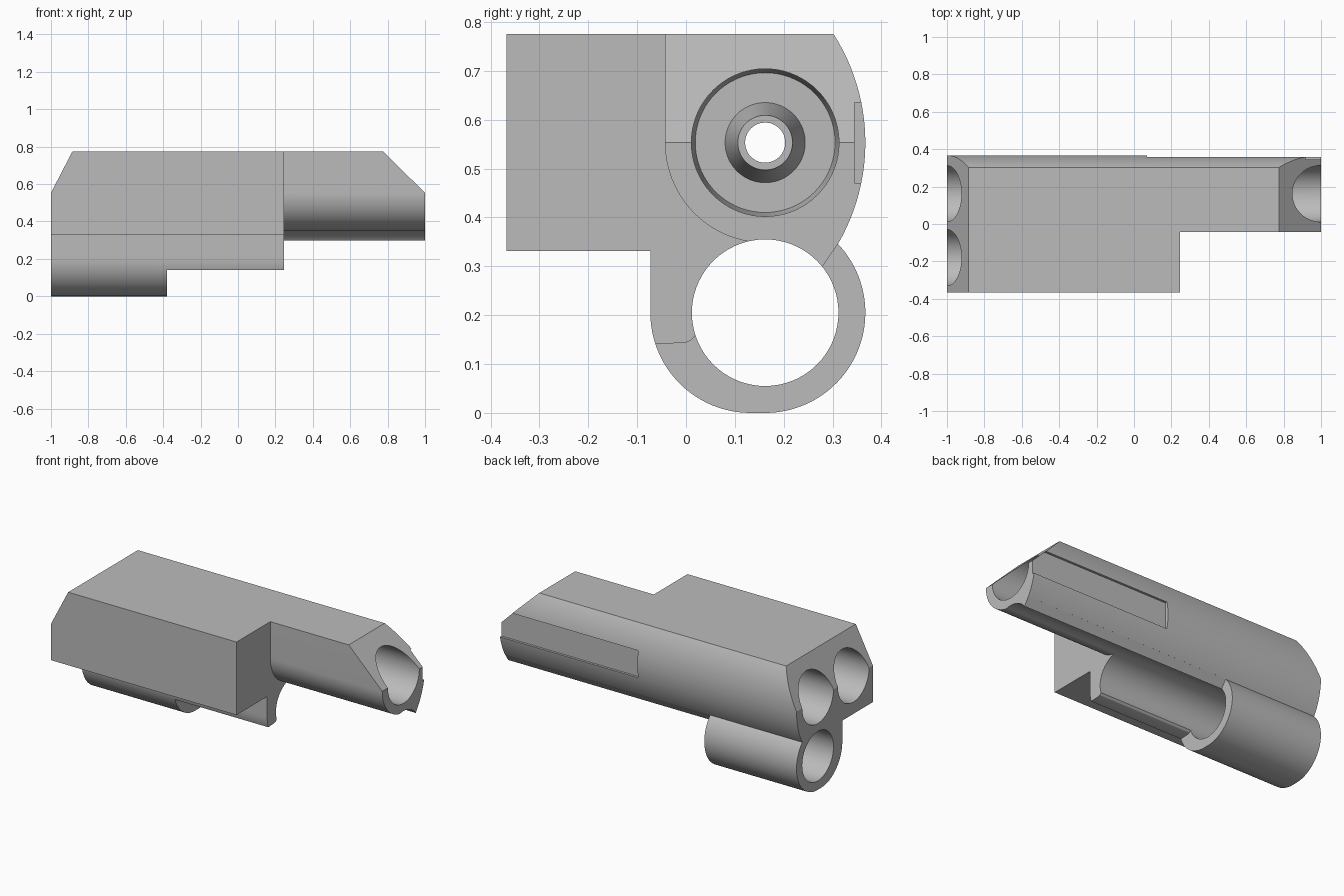
import bpy
import bmesh
import math
from mathutils import Vector

cube = bpy.data.objects.get("Cube")
if cube:
    bpy.data.objects.remove(cube, do_unlink=True)

GREY = (0.5, 0.5, 0.5, 1.0)
grey = bpy.data.materials.new("plain grey")
grey.use_nodes = True
grey.diffuse_color = GREY
grey.node_tree.nodes["Principled BSDF"].inputs["Base Color"].default_value = GREY

BORE_Y, BORE_Z = 0.162, 0.553   # main bore axis
TUBE_Z = 0.205                  # lower tube axis height
SIDE_Y = -0.18                  # second chamber axis


def arc(cy, cz, r, start, end, n=24):
    """Points on a circle, angles in degrees."""
    angles = [math.radians(start + (end - start) * i / n) for i in range(n + 1)]
    return [(cy + r * math.cos(a), cz + r * math.sin(a)) for a in angles]


def finish(bm, name):
    bmesh.ops.recalc_face_normals(bm, faces=bm.faces)
    mesh = bpy.data.meshes.new(name)
    bm.to_mesh(mesh)
    bm.free()
    mesh.materials.append(grey)
    obj = bpy.data.objects.new(name, mesh)
    bpy.context.collection.objects.link(obj)
    return obj


def prism(name, points, start, end, axis="x"):
    """Extrude a y-z outline along x, or an x-z outline along y."""
    bm = bmesh.new()
    if axis == "x":
        verts = [bm.verts.new((start, a, b)) for a, b in points]
        shift = Vector((end - start, 0, 0))
    else:
        verts = [bm.verts.new((a, start, b)) for a, b in points]
        shift = Vector((0, end - start, 0))
    face = bm.faces.new(verts)
    ext = bmesh.ops.extrude_face_region(bm, geom=[face], use_keep_orig=True)
    moved = [g for g in ext["geom"] if isinstance(g, bmesh.types.BMVert)]
    bmesh.ops.translate(bm, verts=moved, vec=shift)
    return finish(bm, name)


def lathe(name, points, cy, cz, steps=72):
    """Spin (x, radius) points about an axis parallel to x."""
    bm = bmesh.new()
    verts = [bm.verts.new((x, cy + r, cz)) for x, r in points]
    edges = [bm.edges.new(pair) for pair in zip(verts, verts[1:])]
    bmesh.ops.spin(bm, geom=verts + edges, cent=(0, cy, cz), axis=(1, 0, 0),
                   angle=2 * math.pi, steps=steps)
    bmesh.ops.remove_doubles(bm, verts=bm.verts, dist=0.0001)
    return finish(bm, name)


def hole(name, start, end, r, cy, cz):
    return lathe(name, [(start, 0), (start, r), (end, r), (end, 0)], cy, cz)


# Full-length body: block with a bulged side and the lower tube beneath it
outline = [(-0.367, 0.775)]
outline += arc(-0.045, BORE_Z, 0.412, 32.6, -30.3)
outline += arc(BORE_Y, TUBE_Z, 0.205, 42, -90, 40)
outline += arc(0.132, TUBE_Z, 0.205, -90, -180)
outline += [(-0.073, 0.331), (-0.367, 0.331)]
body = prism("barrel_body", outline, -1, 1)

cutters = []

# Open the cradle ahead of the short lower tube
cutters.append(prism("cradle_cutter", [
    (-0.2, -0.1), (0.5, -0.1), (0.5, 0.346), (0.311, 0.346), (0.275, 0.293),
    (0.162, 0.25), (0.06, 0.2), (0.03, 0.17), (0.017, 0.156), (0.01, 0.148),
    (0, 0.144), (-0.05, 0.141), (-0.2, 0.141)], -0.38, 1.1))

# Trim the block down to the single rounded front barrel
cutters.append(prism("front_barrel_cutter",
    [(-0.5, 0.9), (-0.043, 0.9)]
    + arc(BORE_Y, BORE_Z, 0.205, 180, 264)
    + [(0.13, 0.3), (0.1, 0.2), (0.1, 0.1), (-0.5, 0.1)], 0.247, 1.1))

# Sloped upper ends
for name, sign, run in (("rear_slope_cutter", -1, 0.115),
                        ("front_slope_cutter", 1, 0.225)):
    drop = 0.222
    cutters.append(prism(name, [
        (sign * 1.0, BORE_Z),
        (sign * (1 - 2 * run), BORE_Z + 2 * drop),
        (sign * 1.2, BORE_Z + 2 * drop),
        (sign * 1.2, BORE_Z)], -0.6, 0.6, "y"))

# Flat recess on the bulged side
cutters.append(prism("side_recess_cutter", [
    (0.345, 0.47), (0.5, 0.47), (0.5, 0.635), (0.345, 0.635)], 0.07, 1.1))

# Lower tube bore and the two rear chambers
cutters.append(hole("lower_bore_cutter", -1.1, 1.1, 0.15, BORE_Y, TUBE_Z))
for name, y in (("rear_chamber_cutter", BORE_Y), ("side_chamber_cutter", SIDE_Y)):
    cutters.append(hole(name, -1.1, 0.15, 0.15, y, BORE_Z))

# Front bore, leaving a tapered post at its floor, and the post's air hole
cutters.append(lathe("front_bore_cutter", [
    (1.1, 0), (1.1, 0.151), (0.3, 0.151), (0.25, 0.143),
    (0.25, 0.082), (0.4, 0.056), (0.4, 0)], BORE_Y, BORE_Z))
cutters.append(hole("air_hole_cutter", 0.1, 0.45, 0.041, BORE_Y, BORE_Z))

bpy.ops.object.select_all(action="DESELECT")
bpy.context.view_layer.objects.active = body
body.select_set(True)
for cutter in cutters:
    cutter.hide_render = True
    mod = body.modifiers.new(cutter.name, "BOOLEAN")
    mod.operation = "DIFFERENCE"
    mod.solver = "EXACT"
    mod.object = cutter
    bpy.ops.object.modifier_apply(modifier=mod.name)
    bpy.data.objects.remove(cutter, do_unlink=True)

bpy.ops.object.shade_smooth_by_angle(angle=math.radians(25))
